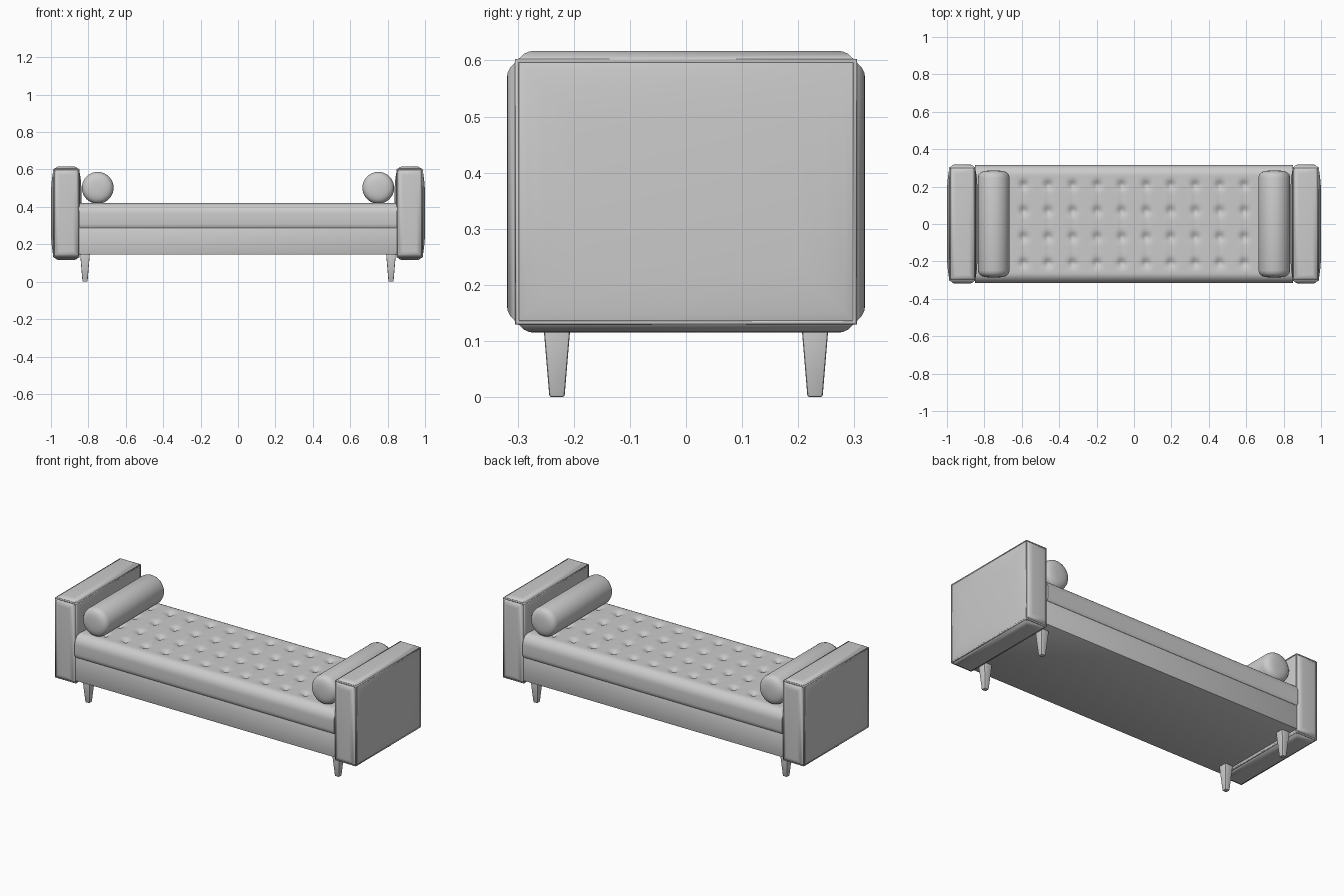
import bpy, bmesh, math
from mathutils import Matrix, Vector

if "Cube" in bpy.data.objects:
    bpy.data.objects.remove(bpy.data.objects["Cube"])


def finish(bm, name, angle=35):
    bmesh.ops.recalc_face_normals(bm, faces=bm.faces)
    me = bpy.data.meshes.new(name)
    bm.to_mesh(me)
    bm.free()
    ob = bpy.data.objects.new(name, me)
    bpy.context.collection.objects.link(ob)
    bpy.ops.object.select_all(action='DESELECT')
    ob.select_set(True)
    bpy.context.view_layer.objects.active = ob
    bpy.ops.object.shade_smooth_by_angle(angle=math.radians(angle))
    return ob


def box(lo, hi):
    lo, hi = Vector(lo), Vector(hi)
    bm = bmesh.new()
    bmesh.ops.create_cube(bm, size=1, matrix=Matrix.Translation((lo + hi) / 2)
                          @ Matrix.Diagonal((*(hi - lo), 1)))
    return bm


def loft(sections, name, angle=35):
    # skin closed cross-sections and cap both ends
    bm = bmesh.new()
    rings = [[bm.verts.new(p) for p in s] for s in sections]
    n = len(rings[0])
    for a, b in zip(rings, rings[1:]):
        for i in range(n):
            j = (i + 1) % n
            bm.faces.new((a[i], a[j], b[j], b[i]))
    bm.faces.new(rings[0])
    bm.faces.new(rings[-1])
    return finish(bm, name, angle)


# Base frame
bm = box((-0.852, -0.308, 0.145), (0.852, 0.308, 0.288))
bmesh.ops.bevel(bm, geom=bm.edges[:], offset=0.006, segments=2, affect='EDGES', profile=0.5)
finish(bm, "base_frame")

# Tufted mattress: rounded cross-section swept along x, with button dimples
tufts_x = [(i - 6) * 0.131 + 0.0655 for i in range(12)]
tufts_y = [-0.21, -0.07, 0.07, 0.21]


def dimple(x, y):
    dx = min(abs(x - t) for t in tufts_x)
    dy = min(abs(y - t) for t in tufts_y)
    pit = 0.015 * math.exp(-(dx * dx + dy * dy) / 0.022 ** 2)
    crease = 0.003 * math.exp(-(dx / 0.012) ** 2) if abs(y) < 0.22 else 0
    return pit + crease


half = [(0.308, 0.286), (0.314, 0.294), (0.316, 0.31), (0.316, 0.335)]
half += [(0.262 + 0.054 * math.cos(a), 0.36 + 0.06 * math.sin(a))
         for a in [math.radians(d) for d in range(0, 91, 10)]]
top = [(0.262 - 0.524 * i / 52, 0.42) for i in range(1, 52)]
section = half + top + [(-y, z) for y, z in reversed(half)]
sections = []
for i in range(171):
    x = -0.85 + i * 0.01
    sections.append([(x, y, z - (dimple(x, y) if z > 0.419 else 0)) for y, z in section])
loft(sections, "mattress", 50)

# Padded arms with piping, bolsters
X0, X1, Y, Z0, Z1 = 0.852, 0.984, 0.301, 0.133, 0.599
for s, side in ((-1, "left"), (1, "right")):
    xa, xb = sorted((s * X0, s * X1))
    bm = box((xa, -Y, Z0), (xb, Y, Z1))
    bm.normal_update()
    wide = [f for f in bm.faces if abs(f.normal.x) > 0.5]
    slim = [f for f in bm.faces if abs(f.normal.x) < 0.5]
    for faces, steps in ((wide, [(0.006, 0.002), (0.02, 0.004), (0.045, 0.005), (0.07, 0.004)]),
                         (slim, [(0.004, 0.004), (0.014, 0.009), (0.012, 0.004), (0.012, 0.001)])):
        for t, d in steps:
            bmesh.ops.inset_individual(bm, faces=faces, thickness=t, depth=d)
    finish(bm, side + "_arm", 40)

    cu = bpy.data.curves.new(side + "_arm_piping", 'CURVE')
    cu.dimensions = '3D'
    cu.bevel_depth = 0.005
    cu.bevel_resolution = 2
    corners = [(-Y, Z0), (Y, Z0), (Y, Z1), (-Y, Z1)]
    paths = [([(x, y, z) for y, z in corners], True) for x in (xa, xb)]
    paths += [([(xa, y, z), (xb, y, z)], False) for y, z in corners]
    for pts, cyclic in paths:
        sp = cu.splines.new('POLY')
        sp.points.add(len(pts) - 1)
        for p, co in zip(sp.points, pts):
            p.co = (*co, 1)
        sp.use_cyclic_u = cyclic
    bpy.context.collection.objects.link(bpy.data.objects.new(side + "_arm_piping", cu))

    prof = [(0.286, 0.02), (0.284, 0.045), (0.279, 0.063), (0.272, 0.074),
            (0.262, 0.081), (0.248, 0.085)]
    prof = [(-y, r) for y, r in prof] + [(y, r) for y, r in reversed(prof)]
    loft([[(s * 0.75 + r * math.cos(k * math.pi / 24), y, 0.502 + r * math.sin(k * math.pi / 24))
           for k in range(48)] for y, r in prof], side + "_bolster", 50)

# Tapered square legs
for sx, nx in ((-1, "left"), (1, "right")):
    for sy, ny in ((-1, "front"), (1, "back")):
        bm = bmesh.new()
        bmesh.ops.create_cone(bm, cap_ends=True, segments=4, radius1=0.0135 * math.sqrt(2),
                              radius2=0.026 * math.sqrt(2), depth=0.15,
                              matrix=Matrix.Translation((sx * 0.818, sy * 0.23, 0.075))
                              @ Matrix.Rotation(math.pi / 4, 4, 'Z'))
        bmesh.ops.bevel(bm, geom=bm.edges[:], offset=0.004, segments=2,
                        affect='EDGES', profile=0.5)
        finish(bm, f"{ny}_{nx}_leg")
